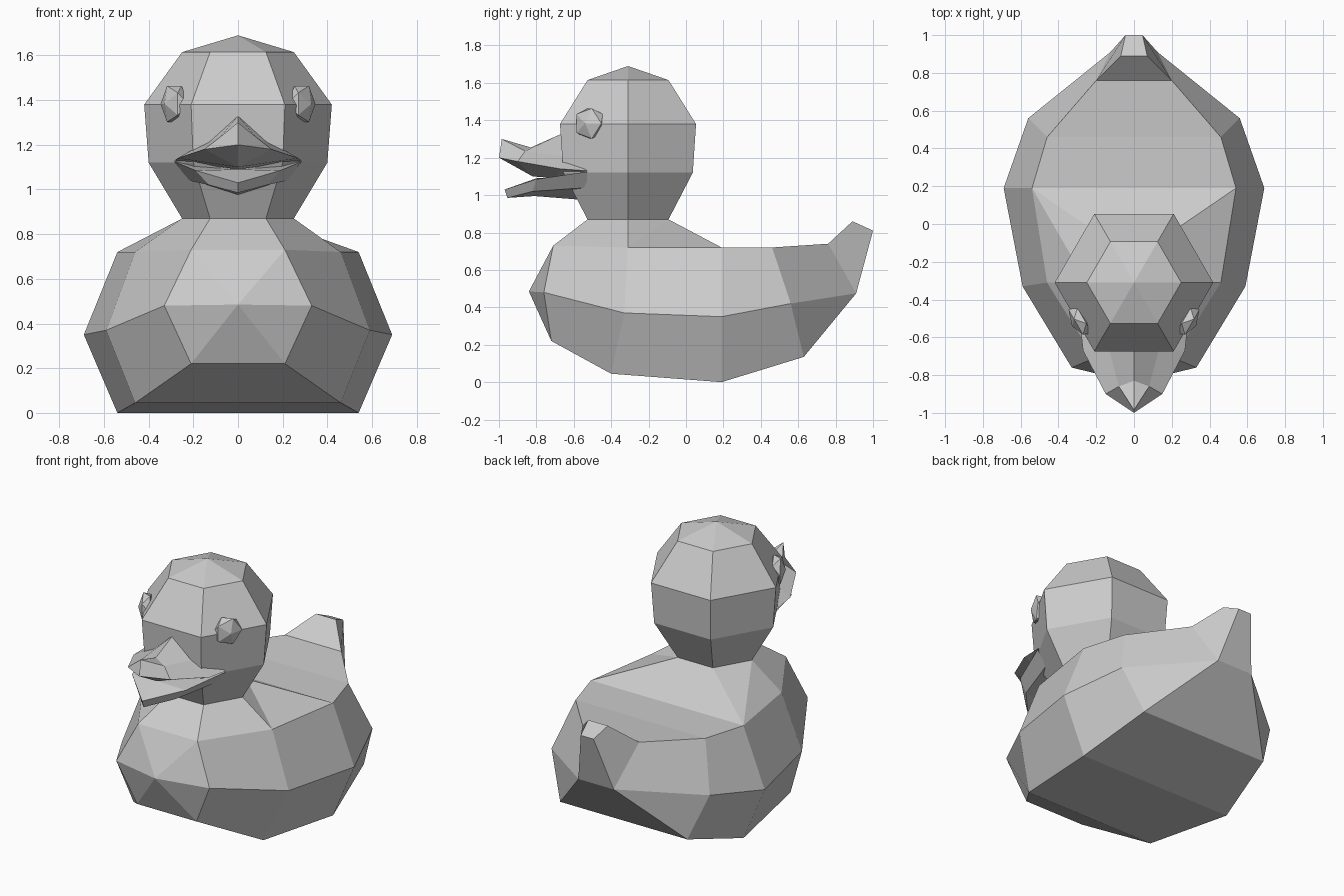
import bpy, bmesh
from math import cos, sin, radians
from mathutils import Matrix, Vector

cube = bpy.data.objects.get("Cube")
if cube:
    bpy.data.objects.remove(cube)

grey = bpy.data.materials.new("plain grey")
grey.use_nodes = True
grey.diffuse_color = (0.6, 0.6, 0.6, 1)
grey.node_tree.nodes["Principled BSDF"].inputs["Base Color"].default_value = (0.6, 0.6, 0.6, 1)


def finish(bm, name):
    """Turn a bmesh into a flat shaded grey object."""
    mesh = bpy.data.meshes.new(name)
    bm.to_mesh(mesh)
    bm.free()
    mesh.materials.append(grey)
    obj = bpy.data.objects.new(name, mesh)
    bpy.context.collection.objects.link(obj)
    return obj


def flip(p):
    return (-p[0], p[1], p[2])


def both(face):
    """A face and its mirror image."""
    return [face, [flip(p) for p in face]]


def across(p, q):
    """A face that spans the centre line."""
    return [p, q, flip(q), flip(p)]


def loft(stations):
    """Mirrored strips between neighbouring half sections."""
    faces = []
    for a, b in zip(stations, stations[1:]):
        for i in range(len(a) - 1):
            faces += both([a[i], a[i + 1], b[i + 1], b[i]])
    return faces


def build(name, faces):
    bm = bmesh.new()
    for face in faces:
        corners = list(dict.fromkeys(face))
        if len(corners) > 2:
            bm.faces.new([bm.verts.new(p) for p in corners])
    bmesh.ops.remove_doubles(bm, verts=bm.verts, dist=0.001)
    bmesh.ops.recalc_face_normals(bm, faces=bm.faces)
    return finish(bm, name)


# Body: half sections of top, side and bottom corners, chest to tail
tail_low = (0.125, 0.91, 0.475)
body = [
    [(0.21, -0.71, 0.73), (0.33, -0.76, 0.48), (0.21, -0.72, 0.22)],
    [(0.46, -0.31, 0.72), (0.59, -0.33, 0.37), (0.46, -0.4, 0.045)],
    [(0.54, 0.19, 0.72), (0.69, 0.19, 0.35), (0.54, 0.19, 0)],
    [(0.46, 0.46, 0.72), (0.56, 0.56, 0.42), (0.45, 0.63, 0.135)],
    [(0.2, 0.76, 0.74), tail_low, tail_low],
]
chest = (0, -0.84, 0.485)
faces = loft(body)
for a, b in zip(body, body[1:]):
    faces.append(across(a[2], b[2]))
for a, b in zip(body[2:], body[3:]):
    faces.append(across(a[0], b[0]))
first = body[0]
faces += both([chest, first[0], first[1]]) + both([chest, first[1], first[2]])
faces += [[chest, p, flip(p)] for p in (first[0], first[2])]

# Upturned tail
tail_top, tail_end = (0.07, 0.89, 0.86), (0.045, 1, 0.81)
tail_base = body[4][0]
faces += both([tail_base, tail_top, tail_end, tail_low])
faces += [across(tail_base, tail_top), across(tail_top, tail_end), across(tail_end, tail_low)]

# Shoulders rising to the neck
HEAD_Y = -0.31


def ring(radius, z):
    return [(round(radius * cos(radians(a)), 4), round(HEAD_Y + radius * sin(radians(a)), 4), z)
            for a in range(0, 360, 60)]


neck = ring(0.25, 0.87)
n_side, n_back, n_front = neck[0], neck[1], neck[5]
t_front, t_side, t_back = (s[0] for s in body[:3])
faces += [across(n_front, t_front), across(n_back, t_back)]
faces += both([n_front, n_side, t_side, t_front])
faces += [[n_side, n_back, t_side], [n_back, t_back, t_side]]
faces += [[flip(n_side), flip(n_back), flip(t_back)], [flip(n_side), flip(t_back), flip(t_side)]]
build("body", faces)

# Head: stacked hexagons closed by a shallow peak
rings = [neck, ring(0.4, 1.12), ring(0.42, 1.38), ring(0.25, 1.615)]
peak = (0, HEAD_Y, 1.69)
faces = []
for i in range(6):
    j = (i + 1) % 6
    faces += [[a[i], a[j], b[j], b[i]] for a, b in zip(rings, rings[1:])]
    faces.append([rings[-1][i], rings[-1][j], peak])
build("head", faces)

# Upper beak: ridge, shoulder, edge and underside, root to tip
tip, lip = (0, -0.985, 1.3), (0, -1, 1.2)
build("upper_beak", loft([
    [(0, -0.58, 1.34), (0.13, -0.6, 1.22), (0.285, -0.53, 1.13), (0, -0.6, 1.1)],
    [(0, -0.66, 1.33), (0.13, -0.67, 1.21), (0.27, -0.67, 1.14), (0, -0.7, 1.09)],
    [(0, -0.83, 1.255), (0.08, -0.86, 1.235), (0.15, -0.9, 1.18), (0, -0.82, 1.1)],
    [tip, tip, lip, lip],
]))

# Lower beak: top, edge, lower edge and bottom, root to tip
tip, lip = (0, -0.97, 1.03), (0, -0.955, 0.985)
build("lower_beak", loft([
    [(0, -0.55, 1.1), (0.285, -0.53, 1.125), (0.22, -0.53, 1.04), (0, -0.56, 0.975)],
    [(0, -0.8, 1.09), (0.19, -0.8, 1.085), (0.13, -0.82, 1.02), (0, -0.81, 0.995)],
    [tip, tip, lip, lip],
]))

# Eyes: flattened gems lying on the slanted cheeks
normal = Vector((cos(radians(30)), -sin(radians(30)), 0))
along = Vector((-normal.y, normal.x, 0))
turn = Matrix((along, normal.cross(along), normal)).transposed().to_4x4()
place = Matrix.Translation((0.285, -0.515, 1.383)) @ turn @ Matrix.Diagonal((0.095, 0.095, 0.05, 1))
bm = bmesh.new()
bmesh.ops.create_icosphere(bm, subdivisions=1, radius=1, matrix=place)
eyes = finish(bm, "eyes")
eyes.modifiers.new("mirror", "MIRROR")
